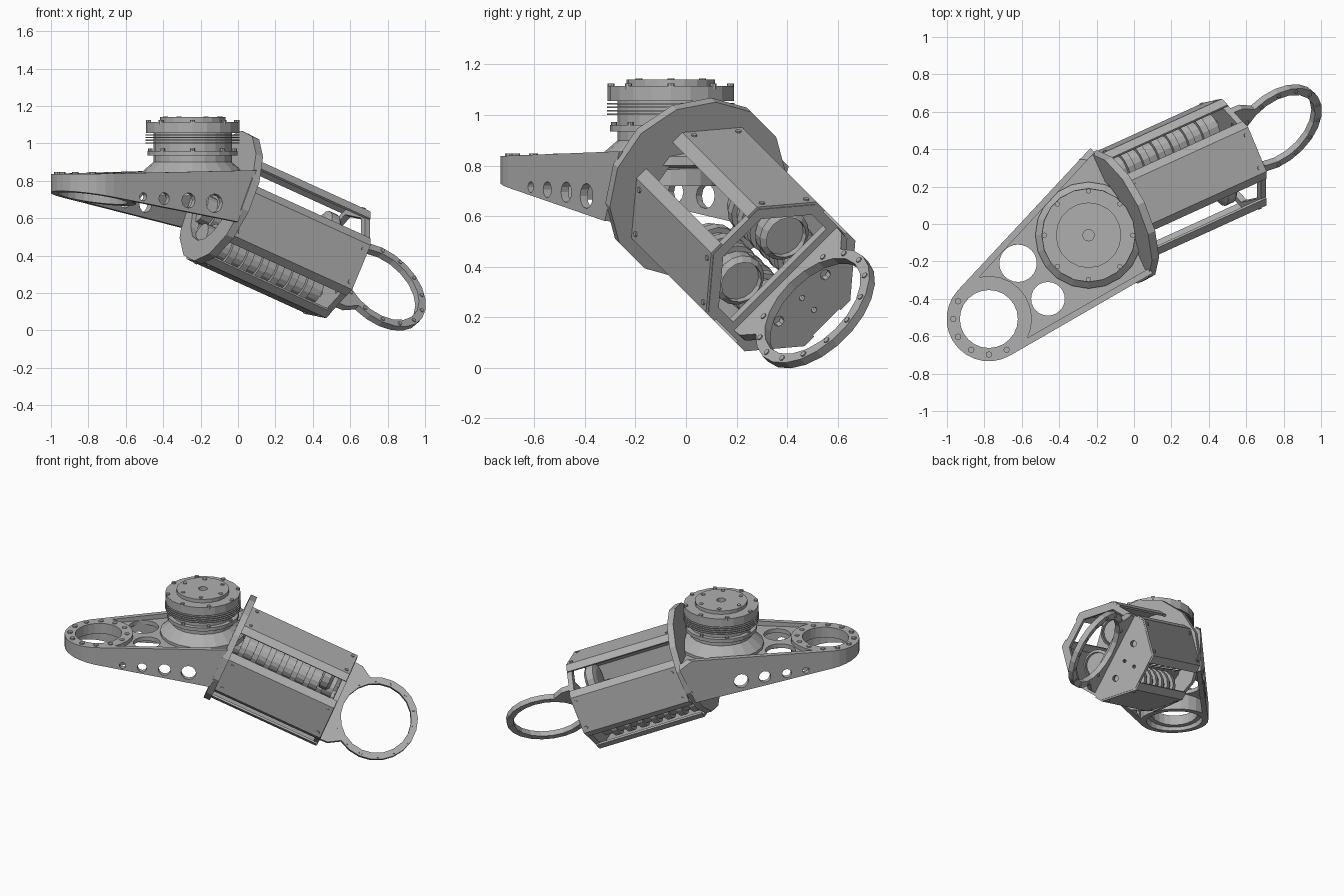
import bpy, bmesh
from math import sin, cos, pi, radians
from mathutils import Matrix, Vector

if "Cube" in bpy.data.objects:
    bpy.data.objects.remove(bpy.data.objects["Cube"])

metal = bpy.data.materials.new("grey_metal")
metal.use_nodes = True
GREY = (0.43, 0.43, 0.43, 1)
metal.diffuse_color = GREY
metal.node_tree.nodes["Principled BSDF"].inputs["Base Color"].default_value = GREY

# Tilted frame of the cage: along, across and out of the ring plate
D = Vector((0.841, 0.383, -0.383)).normalized()
H = Vector((0, 1, 1)).normalized()
P = D.cross(H)


def frame(x, y, z, origin=(0, 0, 0)):
    m = Matrix((x, y, z)).transposed().to_4x4()
    m.translation = Vector(origin)
    return m


PLATE = frame(D, H, P)      # drawn in (along, across), thick outwards
AXIAL = frame(H, P, D)      # drawn in (across, out), extruded along
WORLD = Matrix.Identity(4)


def add(name, bm, matrix=WORLD):
    bmesh.ops.recalc_face_normals(bm, faces=bm.faces)
    me = bpy.data.meshes.new(name)
    bm.to_mesh(me)
    bm.free()
    me.materials.append(metal)
    ob = bpy.data.objects.new(name, me)
    bpy.context.collection.objects.link(ob)
    ob.matrix_world = matrix
    return ob


def circle(cx, cy, r, n=20, start=0.0, end=2 * pi):
    steps = n if end - start > 6.28 else n - 1
    return [(cx + r * cos(start + (end - start) * i / steps),
             cy + r * sin(start + (end - start) * i / steps)) for i in range(n)]


def prism_mesh(pts, z0, z1, bm=None):
    bm = bm or bmesh.new()
    lo = [bm.verts.new((x, y, z0)) for x, y in pts]
    hi = [bm.verts.new((x, y, z1)) for x, y in pts]
    bm.faces.new(lo[::-1])
    bm.faces.new(hi)
    for i in range(len(pts)):
        j = (i + 1) % len(pts)
        bm.faces.new((lo[i], lo[j], hi[j], hi[i]))
    return bm


def prism(name, pts, z0, z1, matrix=WORLD):
    return add(name, prism_mesh(pts, z0, z1), matrix)


def lathe(name, profile, cx, cy, n=20, matrix=WORLD):
    bm = bmesh.new()
    rings = [[bm.verts.new((x, y, z)) for x, y in circle(cx, cy, r, n)] for r, z in profile]
    for a, b in zip(rings, rings[1:]):
        for i in range(n):
            j = (i + 1) % n
            bm.faces.new((a[i], a[j], b[j], b[i]))
    bm.faces.new(rings[0][::-1])
    bm.faces.new(rings[-1])
    return add(name, bm, matrix)


def studs(name, spots, r, z0, z1, matrix=WORLD):
    bm = bmesh.new()
    for x, y in spots:
        prism_mesh(circle(x, y, r, 8), z0, z1, bm)
    return add(name, bm, matrix)


def cut(ob, cutter):
    cutter.hide_render = True
    mod = ob.modifiers.new("cut", "BOOLEAN")
    mod.operation, mod.solver, mod.object = "DIFFERENCE", "EXACT", cutter
    bpy.context.view_layer.objects.active = ob
    bpy.ops.object.modifier_apply(modifier=mod.name)
    bpy.data.objects.remove(cutter)


# Tapered base arm: a clipped solid, hollowed from below and above
RING = Vector((-0.776, -0.508))
R = 0.226
FRONT, REAR = radians(300), radians(137)
walls = []
for ang, side in ((FRONT, 1), (REAR, -1)):
    normal = Vector((cos(ang), sin(ang)))
    walls.append((normal, Vector((-normal.y, normal.x)) * side))


def on_wall(k, t, inset=0.0):
    normal, along = walls[k]
    return RING + normal * (R - inset) + along * t


outline = circle(*RING, R, 14, REAR, FRONT) + [on_wall(0, 1.3), on_wall(1, 1.3)]
bm = prism_mesh(outline, 0.4, 1.0)
arm_dir = Vector((0.77, 0.64, 0))
clips = [(D * -0.345, D),
         (H * 0.85, H),
         ((-0.603, -0.501, 0.682), -(Vector((0, 0, 1)) + arm_dir * 0.175)),
         ((-0.70, -0.58, 0.84), Vector((0, 0, 1)) - arm_dir * 0.02)]
for co, no in clips:
    bmesh.ops.bisect_plane(bm, geom=bm.verts[:] + bm.edges[:] + bm.faces[:],
                           plane_co=co, plane_no=no, clear_outer=True)
    bmesh.ops.holes_fill(bm, edges=[e for e in bm.edges if e.is_boundary], sides=0)
arm = add("base_arm", bm)
pocket = circle(*RING, R + 0.004, 10, radians(-26), radians(103))
pocket += [on_wall(1, 1.5, 0.03), on_wall(0, 1.5, 0.03)]
cut(arm, prism("pocket_cutter", pocket, 0.3, 0.785))
cut(arm, prism("recess_cutter", pocket, 0.815, 1.2))
for x, y, r, top in ((*RING, 0.155, 1.3), (*RING, 0.185, 0.765),
                     (-0.62, -0.21, 0.10, 1.3), (-0.46, -0.40, 0.09, 1.3)):
    cut(arm, prism("hole_cutter", circle(x, y, r, 24), 0.3, top))
for k, (normal, along) in enumerate(walls):
    n3, a3 = normal.to_3d(), along.to_3d()
    for t, z, r in ((0.18, 0.715, 0.022), (0.31, 0.705, 0.032), (0.46, 0.695, 0.041), (0.62, 0.68, 0.05)):
        spot = on_wall(k, t).to_3d() + Vector((0, 0, z))
        m = frame(a3, n3.cross(a3), n3, spot)
        cut(arm, prism("side_hole_cutter", circle(0, 0, r, 12), -0.06, 0.04, m))
studs("base_ring_bolts", circle(*RING, 0.19, 12), 0.017, 0.83, 0.848)

# Turning joint on the arm
JX, JY = -0.243, -0.06
lathe("joint_housing", [(0.20, 0.72), (0.20, 0.79), (0.285, 0.80), (0.285, 0.835), (0.21, 0.90),
                        (0.21, 0.935), (0.24, 0.935), (0.24, 0.96), (0.21, 0.96), (0.21, 1.055),
                        (0.25, 1.055), (0.25, 1.115), (0.175, 1.115), (0.175, 1.14),
                        (0.03, 1.14), (0.03, 1.10)], JX, JY)
for i in range(4):
    z = 1.0 + i * 0.014
    lathe("joint_fin", [(0.252, z), (0.252, z + 0.006)], JX, JY)
studs("joint_outer_bolts", circle(JX, JY, 0.236, 8), 0.014, 1.10, 1.125)
studs("joint_lower_bolts", circle(JX, JY, 0.225, 8), 0.012, 0.95, 0.972)
studs("joint_top_bolts", circle(JX, JY, 0.145, 6), 0.014, 1.13, 1.145)

# Round flange between arm and cage
A0, A1 = -0.31, 0.46
CU, CV = 0.52, 0.285
flange = prism("flange_disc", circle(0.53, 0.352, 0.377, 14, 0.22, 0.22 + 2 * pi), A0 - 0.045, A0, AXIAL)
cut(flange, prism("flange_cutter", circle(CU, CV + 0.02, 0.22, 16), A0 - 0.2, A0 + 0.2, AXIAL))

# Octagonal cage: four folded panels, open between them
AP = 0.31
HALF = AP * 0.414
LIP = 0.055
THICK = 0.014


def panel_profile(su, sv):
    def path(ap):
        h = ap * 0.414
        return [(ap, HALF - LIP), (ap, h), (h, ap), (HALF - LIP, ap)]
    pts = path(AP) + path(AP - THICK)[::-1]
    return [(CU + su * x, CV + sv * y) for x, y in pts]


for su in (-1, 1):
    for sv in (-1, 1):
        prism("cage_panel", panel_profile(su, sv), A0, A1, AXIAL)
        # screws near both ends of each panel
        out = (H * su + P * sv).normalized()
        for a in (A0 + 0.04, A1 - 0.03):
            for w in (-0.095, 0.095):
                side = D.cross(out)
                spot = D * a + H * CU + P * CV + out * AP + side * w
                prism("panel_screw", circle(0, 0, 0.012, 8), -0.01, 0.006, frame(D, side, out, spot))

# End frame: open above the ring plate, closed below it
octagon = circle(CU, CV, (AP - 0.01) / cos(pi / 8), 8, pi / 8, pi / 8 + 2 * pi)
end_frame = prism("end_frame", octagon, A1 - 0.03, A1 + 0.004, AXIAL)
half = [(0.26, 0.01), (0.26, 0.105), (0.105, 0.26)]
opening = [(CU + x, CV + y) for x, y in half] + [(CU - x, CV + y) for x, y in half[::-1]]
cut(end_frame, prism("opening_cutter", opening, A1 - 0.2, A1 + 0.2, AXIAL))
for x, y, r in ((-0.13, -0.14, 0.022), (0.13, -0.14, 0.022), (0, -0.22, 0.012), (0, -0.14, 0.012)):
    cut(end_frame, prism("end_hole_cutter", circle(CU + x, CV + y, r, 8), A1 - 0.2, A1 + 0.2, AXIAL))

# Ribbed drives low in the cage, with a short motor above each near the end
for s in (-1, 1):
    profile = [(0.03, A0 - 0.02), (0.08, A0 - 0.02)]
    for i in range(7):
        a = A0 + 0.04 + i * 0.095
        profile += [(0.08, a), (0.102, a), (0.102, a + 0.04), (0.08, a + 0.04)]
    profile += [(0.08, A1 - 0.05), (0.05, A1 - 0.05)]
    lathe("ribbed_drive", profile, CU + s * 0.11, CV - 0.145, 16, AXIAL)
    lathe("end_motor", [(0.07, 0.30), (0.105, 0.31), (0.105, 0.36), (0.085, 0.38), (0.085, 0.35)],
          CU + s * 0.125, CV + 0.06, 16, AXIAL)

# Ring plate at the far end
RA, RU, V0, V1 = 0.745, 0.527, 0.228, 0.265
arc = circle(RA, RU, 0.28, 16, radians(-122), radians(122))
tab = [(A1 + 0.06, RU + 0.285), (A1 - 0.03, RU + 0.29), (A1 - 0.03, RU - 0.29), (A1 + 0.06, RU - 0.285)]
ring_plate = prism("end_ring_plate", arc + tab, V0, V1, PLATE)
cut(ring_plate, prism("ring_cutter", circle(RA, RU, 0.236, 20), 0.1, 0.4, PLATE))
studs("end_ring_bolts", circle(RA, RU, 0.258, 12, radians(-140), radians(140)), 0.012, V0 - 0.004, V1 + 0.005, PLATE)
